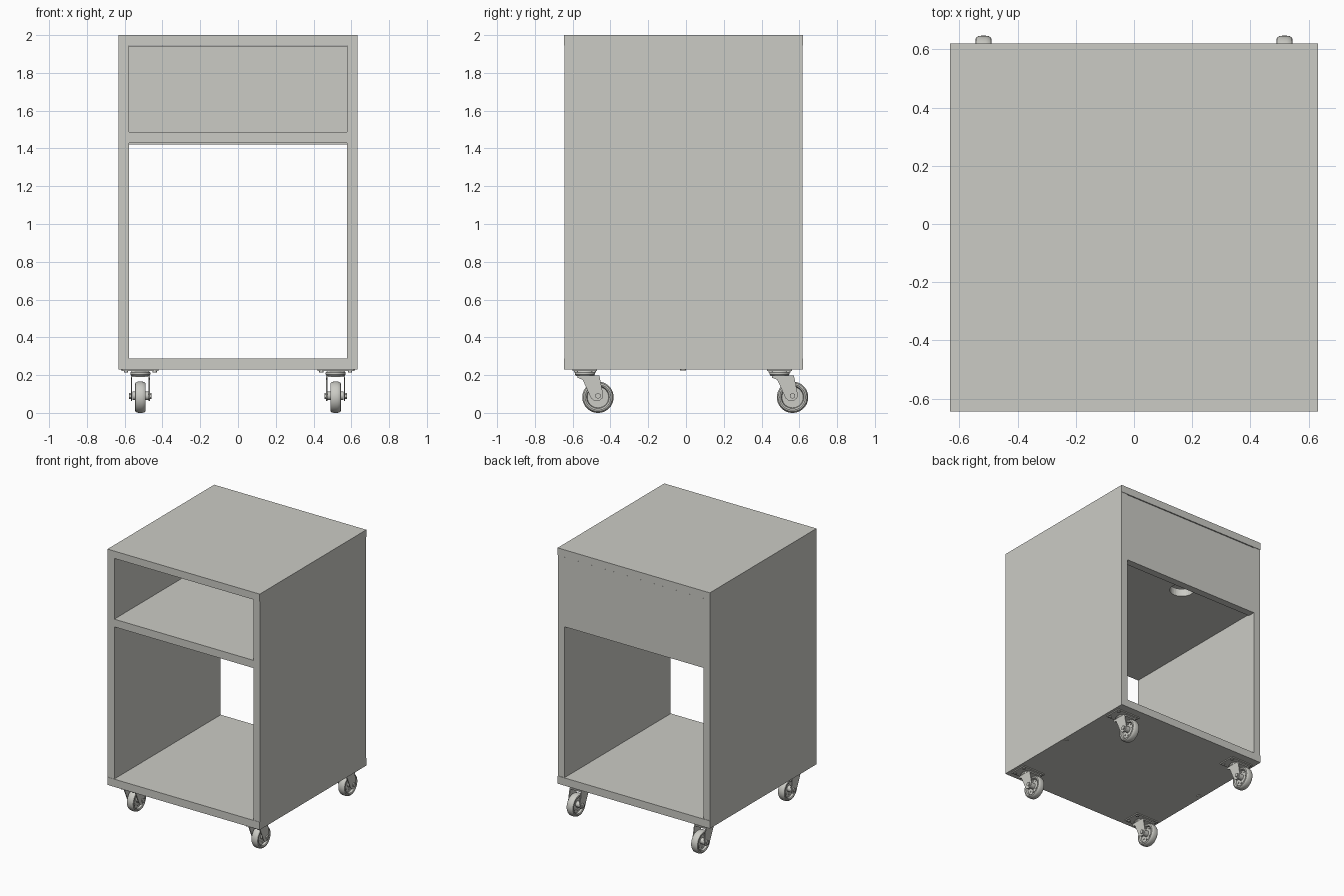
import bpy, bmesh, math
from mathutils import Matrix, Vector

if "Cube" in bpy.data.objects:
    bpy.data.objects.remove(bpy.data.objects["Cube"])

grey = bpy.data.materials.new("light grey")
grey.diffuse_color = (0.6, 0.6, 0.56, 1)
grey.use_nodes = True
grey.node_tree.nodes["Principled BSDF"].inputs["Base Color"].default_value = grey.diffuse_color


def finish(bm, name, smooth=False):
    bmesh.ops.recalc_face_normals(bm, faces=bm.faces)
    me = bpy.data.meshes.new(name)
    bm.to_mesh(me)
    bm.free()
    me.materials.append(grey)
    ob = bpy.data.objects.new(name, me)
    bpy.context.collection.objects.link(ob)
    if smooth:
        bpy.ops.object.select_all(action='DESELECT')
        ob.select_set(True)
        bpy.context.view_layer.objects.active = ob
        bpy.ops.object.shade_smooth_by_angle(angle=math.radians(35))
    return ob


def box(name, x, y, z):
    bm = bmesh.new()
    bmesh.ops.create_cube(bm, size=1)
    for v in bm.verts:
        v.co = [r[0] if c < 0 else r[1] for c, r in zip(v.co, (x, y, z))]
    return finish(bm, name)


def prism(name, pts, depth, smooth=False):
    """Extrude a closed outline of 3D points along the depth vector."""
    bm = bmesh.new()
    f = bm.faces.new([bm.verts.new(p) for p in pts])
    new = bmesh.ops.extrude_face_region(bm, geom=[f], use_keep_orig=True)["geom"]
    bmesh.ops.translate(bm, vec=depth, verts=[v for v in new if isinstance(v, bmesh.types.BMVert)])
    return finish(bm, name, smooth)


def lathe(name, profile, centre, axis='Z', steps=32):
    """Spin (radius, height) points round an axis through centre."""
    bm = bmesh.new()
    vs = [bm.verts.new((r, 0, h)) for r, h in profile]
    es = [bm.edges.new(p) for p in zip(vs, vs[1:])]
    bmesh.ops.spin(bm, geom=vs + es, cent=(0, 0, 0), axis=(0, 0, 1),
                   angle=math.tau, steps=steps, use_duplicate=False)
    bmesh.ops.remove_doubles(bm, verts=bm.verts, dist=1e-5)
    m = Matrix.Translation(centre)
    if axis == 'X':
        m = m @ Matrix.Rotation(math.pi / 2, 4, 'Y')
    bm.transform(m)
    return finish(bm, name, True)


def disc(name, r, h, centre, axis='Z', steps=20):
    return lathe(name, [(0, -h / 2), (r, -h / 2), (r, h / 2), (0, h / 2)], centre, axis, steps)


# Cabinet panels
X, XI, Y0, Y1 = 0.632, 0.577, -0.645, 0.62
box("top_panel", (-X, X), (Y0, Y1), (1.945, 2.0))
box("bottom_panel", (-X, X), (Y0, Y1), (0.23, 0.288))
for s, side in ((-1, "left"), (1, "right")):
    box(side + "_side", sorted((s * XI, s * X)), (Y0 + 0.002, Y1 - 0.003), (0.288, 1.945))
box("back_panel", (-XI, XI), (0.56, 0.615), (1.42, 1.942))

# Shelf with a rounded cable notch at the back edge
YB, R, CY = 0.56, 0.085, 0.52
a0 = math.asin((YB - CY) / R)
arc = [a0 - (math.pi + 2 * a0) * i / 24 for i in range(25)]
outline = [(-XI, Y0 + 0.002), (XI, Y0 + 0.002), (XI, YB)]
outline += [(R * math.cos(a), CY + R * math.sin(a)) for a in arc]
outline.append((-XI, YB))
prism("shelf", [(x, y, 1.43) for x, y in outline], (0, 0, 0.058))

# Screw heads under the bottom panel
for x in (-0.604, 0.604):
    disc("bottom_screw", 0.016, 0.006, (x, -0.015, 0.228))

# Casters
tyre = [(0.018, -0.010), (0.056, -0.010), (0.060, -0.024), (0.068, -0.028),
        (0.076, -0.026), (0.081, -0.019), (0.083, -0.008)]
tyre += [(r, -h) for r, h in reversed(tyre)]
fork = [(-0.040, 0.197), (-0.040, 0.186), (-0.012, 0.176), (0.032, 0.078),
        (0.050, 0.063), (0.074, 0.063), (0.093, 0.078), (0.097, 0.095), (0.080, 0.180), (0.076, 0.197)]
for cx in (-0.517, 0.517):
    for cy in (-0.535, 0.495):
        axle = Vector((cx, cy + 0.069, 0.09))
        box("caster_plate", (cx - 0.095, cx + 0.095), (cy - 0.065, cy + 0.065), (0.222, 0.231))
        for dx in (-0.076, 0.076):
            for dy in (-0.047, 0.047):
                disc("plate_bolt", 0.011, 0.008, (cx + dx, cy + dy, 0.219), steps=12)
        lathe("caster_swivel", [(0, 0.195), (0.046, 0.195), (0.053, 0.204),
                                (0.053, 0.213), (0.044, 0.223), (0, 0.223)], (cx, cy, 0))
        # Fork: bridge with two tapering cheeks
        box("fork_bridge", (cx - 0.05, cx + 0.05), (cy - 0.04, cy + 0.076), (0.189, 0.199))
        for s in (-1, 1):
            prism("fork_cheek", [(cx + s * 0.043, cy + y, z) for y, z in fork], (s * 0.007, 0, 0))
            disc("axle_nut", 0.016, 0.012, axle + Vector((s * 0.053, 0, 0)), 'X', 6)
            # Raised studs on the wheel disc
            for i in range(8):
                a = math.tau * i / 8
                disc("wheel_stud", 0.006, 0.006, axle + Vector(
                    (s * 0.012, 0.044 * math.cos(a), 0.044 * math.sin(a))), 'X', 8)
        lathe("wheel", [(r, h) for r, h in tyre], axle + Vector((0, 0, -0.007)), 'X', 48)
        disc("wheel_hub", 0.022, 0.084, axle, 'X', 24)
